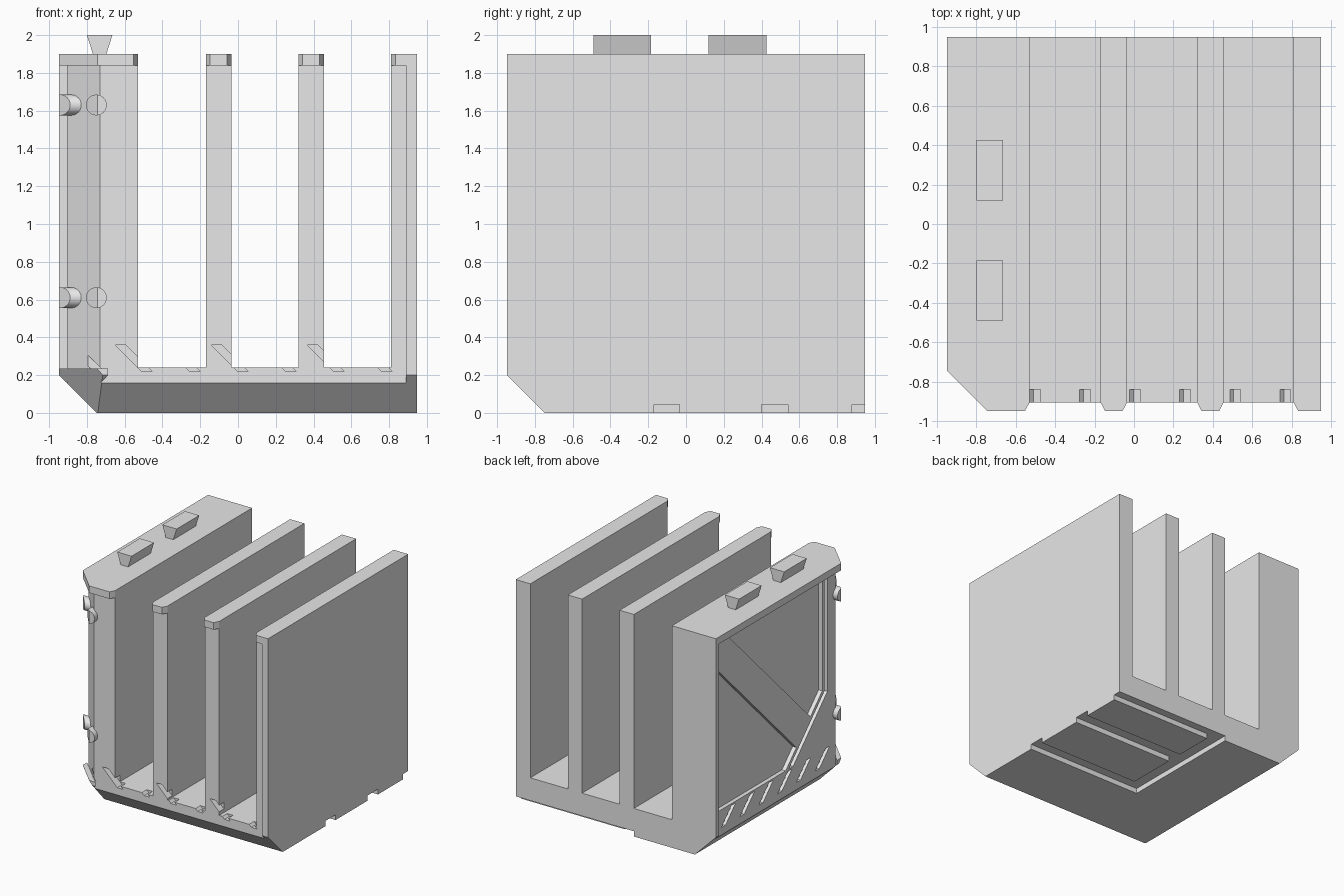
import bpy, bmesh
from mathutils import Vector, Matrix

if "Cube" in bpy.data.objects:
    bpy.data.objects.remove(bpy.data.objects["Cube"], do_unlink=True)

grey = bpy.data.materials.new("plain_grey")
grey.use_nodes = True
grey.diffuse_color = (0.8, 0.8, 0.8, 1)
for node in grey.node_tree.nodes:
    if node.type == 'BSDF_PRINCIPLED':
        node.inputs["Base Color"].default_value = (0.8, 0.8, 0.8, 1)

H = 0.948      # half width of the block
TOP = 1.9      # top of the fins
IN = 0.905     # recessed panel plane
FLOOR = 0.24   # slot floor


def finish(name, bm):
    bmesh.ops.recalc_face_normals(bm, faces=bm.faces[:])
    mesh = bpy.data.meshes.new(name)
    bm.to_mesh(mesh)
    bm.free()
    mesh.materials.append(grey)
    obj = bpy.data.objects.new(name, mesh)
    bpy.context.collection.objects.link(obj)
    return obj


def prism(name, pts, axis, lo, hi):
    """Extrude a 2D outline along an axis."""
    place = {'x': lambda u, v, w: (w, u, v),
             'y': lambda u, v, w: (u, w, v),
             'z': lambda u, v, w: (u, v, w)}[axis]
    bm = bmesh.new()
    face = bm.faces.new([bm.verts.new(place(u, v, lo)) for u, v in pts])
    step = Vector(place(0, 0, hi - lo))
    ext = bmesh.ops.extrude_face_region(bm, geom=[face], use_keep_orig=True)
    moved = [g for g in ext["geom"] if isinstance(g, bmesh.types.BMVert)]
    bmesh.ops.translate(bm, verts=moved, vec=step)
    return finish(name, bm)


def boolean(obj, tools, operation):
    """Apply booleans and delete the tools."""
    for tool in tools:
        mod = obj.modifiers.new("cut", 'BOOLEAN')
        mod.operation = operation
        mod.solver = 'EXACT'
        mod.object = tool
    deps = bpy.context.evaluated_depsgraph_get()
    mesh = bpy.data.meshes.new_from_object(obj.evaluated_get(deps))
    obj.modifiers.clear()
    obj.data = mesh
    mesh.materials.clear()
    mesh.materials.append(grey)
    for tool in tools:
        bpy.data.objects.remove(tool, do_unlink=True)


def hull(name):
    """Outer block with chamfered front, side and corner edges."""
    bm = bmesh.new()
    bmesh.ops.create_cube(bm, size=1, matrix=Matrix.Translation((0, 0, TOP / 2))
                          @ Matrix.Diagonal((2 * H, 2 * H, TOP, 1)))
    low = -0.745
    planes = [((-H, 0, 0.2), (-1, 0, -1)),
              ((0, -H, 0.2), (0, -1, -1)),
              ((-H, low, 0), (-1, -1, 0)),
              ((low, low, 0), (-1, -1, -0.87))]
    for co, no in planes:
        bmesh.ops.bisect_plane(bm, geom=bm.verts[:] + bm.edges[:] + bm.faces[:], dist=1e-5,
                               plane_co=co, plane_no=no, clear_outer=True)
        bmesh.ops.holes_fill(bm, edges=bm.edges[:], sides=0)
    return finish(name, bm)


# Main block with recessed front and side panels
body = hull("finned_block")
cutters = [prism("panel_cut", [(-1.2, IN), (-IN, IN), (-IN, -0.73), (-0.73, -IN),
                               (0.89, -IN), (0.89, -1.2), (-1.2, -1.2)], 'z', -0.1, 1.84)]

# Slots between the fins, flared at the front caps
for a, b in [(-0.53, -0.17), (-0.035, 0.32), (0.455, 0.81)]:
    outline = [(a, 1.2), (a, -IN), (a - 0.05, -1), (b + 0.05, -1), (b, -IN), (b, 1.2)]
    cutters.append(prism("slot_cut", outline, 'z', FLOOR, 2.2))

# Sunken areas around the diagonal brace and rail of the side panel
side_areas = [
    [(IN, 0.375), (-0.055, 0.375), (-0.2, 0.52), (IN, 1.625)],
    [(-0.39, 0.71), (0.74, 1.84), (-0.55, 1.84), (-0.55, 0.87)],
    [(-0.58, 1.84), (-0.58, 0.857), (-0.098, 0.375),
     (-0.155, 0.375), (-0.62, 0.84), (-0.62, 1.84)],
]
for area in side_areas:
    cutters.append(prism("side_cut", area, 'x', -1.1, -0.87))

# Slanted channels along the foot of both panels
for i in range(7):
    p = -0.764 + 0.254 * i
    channel = [(p, 0.22), (p + 0.055, 0.22), (p - 0.085, 0.36), (p - 0.14, 0.36)]
    cutters.append(prism("front_channel_cut", channel, 'y', -1.1, -0.84))
    if i:
        cutters.append(prism("side_channel_cut", channel, 'x', -1.1, -0.84))

# Branching groove underneath
c, d = -0.17, -0.035
groove = [(c, c), (1, c), (1, d), (d, d), (d, 0.4), (1, 0.4), (1, 0.54),
          (d, 0.54), (d, 0.88), (1, 0.88), (1, 1), (c, 1)]
cutters.append(prism("groove_cut", groove, 'z', -0.1, 0.045))
boolean(body, cutters, 'DIFFERENCE')

# Guard at the lower front corner
guard = hull("corner_guard")
wedge = [(-1.2, -0.435), (-1.2, -1.2), (-0.435, -1.2)]
boolean(guard, [prism("guard_tool", wedge, 'z', 0.1, 0.235)], 'INTERSECT')

# Round pegs on the chamfered corner
for z, level in [(0.61, "lower"), (1.63, "upper")]:
    for axis, side in [('X', "front"), ('Y', "side")]:
        bm = bmesh.new()
        spot = (-0.75, -0.9, z) if axis == 'X' else (-0.9, -0.75, z)
        bmesh.ops.create_cone(bm, cap_ends=True, segments=32, radius1=0.055, radius2=0.055,
                              depth=0.4, matrix=Matrix.Translation(spot)
                              @ Matrix.Rotation(1.5708, 4, axis))
        peg = finish(f"{level}_{side}_peg", bm)
        boolean(peg, [hull("peg_tool")], 'INTERSECT')
        bpy.ops.object.select_all(action='DESELECT')
        peg.select_set(True)
        bpy.context.view_layer.objects.active = peg
        bpy.ops.object.shade_smooth_by_angle(angle=0.5)

# Dovetail lugs on top
dovetail = [(-0.765, TOP - 0.01), (-0.7, TOP - 0.01), (-0.665, 2), (-0.8, 2)]
for name, y in [("front_lug", -0.49), ("back_lug", 0.12)]:
    prism(name, dovetail, 'y', y, y + 0.305)
